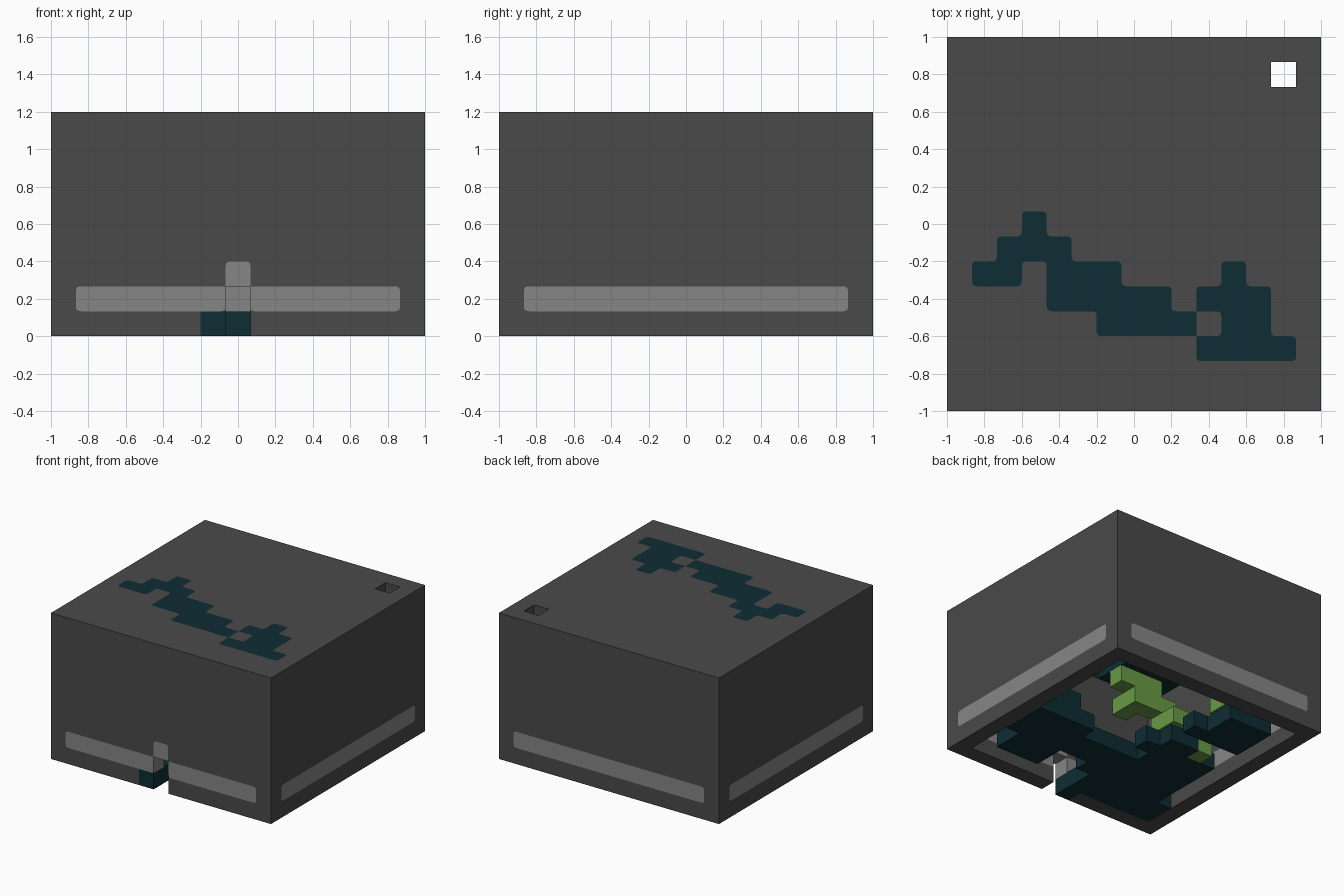
import bpy, bmesh, math
from mathutils import Vector

if "Cube" in bpy.data.objects:
    bpy.data.objects.remove(bpy.data.objects["Cube"])

N, H = 15, 9            # blocks along each side and in height
U = 2 / N               # block size
LIFT = 0.015            # plate offset, in blocks
ROUND = 0.2             # plate corner radius, in blocks


def material(name, rgb):
    m = bpy.data.materials.new(name)
    m.use_nodes = True
    m.diffuse_color = (*rgb, 1)
    bsdf = next(n for n in m.node_tree.nodes if n.type == "BSDF_PRINCIPLED")
    bsdf.inputs["Base Color"].default_value = (*rgb, 1)
    return m


DARK, GREY, TEAL, GREEN = range(4)
mats = [
    material("dark grey", (0.068, 0.068, 0.068)),
    material("light grey", (0.238, 0.238, 0.238)),
    material("deep teal", (0.004, 0.026, 0.034)),
    material("leaf green", (0.14, 0.32, 0.06)),
]


def world(p):
    return Vector((p[0] - N / 2, p[1] - N / 2, p[2])) * U


def finish(bm, name):
    mesh = bpy.data.meshes.new(name)
    bm.to_mesh(mesh)
    bm.free()
    for m in mats:
        mesh.materials.append(m)
    bpy.context.collection.objects.link(bpy.data.objects.new(name, mesh))


def box_cells(boxes):
    return {(x, y, z) for xa, xb, ya, yb, za, zb in boxes
            for x in range(xa, xb + 1) for y in range(ya, yb + 1)
            for z in range(za, zb + 1)}


def inside(p):
    return 0 <= p[0] < N and 0 <= p[1] < N and 0 <= p[2] < H


def blocks(name, cells, solid, colour):
    """Exposed faces of a set of blocks, coloured by a rule."""
    bm = bmesh.new()
    for c in sorted(cells):
        for axis in range(3):
            for side in (0, 1):
                n = list(c)
                n[axis] += 2 * side - 1
                if tuple(n) in solid:
                    continue
                a, b = (axis + 1) % 3, (axis + 2) % 3
                ring = []
                for s, t in ((0, 0), (1, 0), (1, 1), (0, 1)):
                    p = list(c)
                    p[axis] += side
                    p[a] += s
                    p[b] += t
                    ring.append(bm.verts.new(world(p)))
                f = bm.faces.new(ring if side else ring[::-1])
                f.material_index = colour(c, n)
    bmesh.ops.remove_doubles(bm, verts=bm.verts[:], dist=U / 100)
    finish(bm, name)


def plate(name, cells, mat, place):
    """Thin painted plate with rounded corners, from a set of 2D cells."""
    flat = bmesh.new()
    for u, v in sorted(cells):
        flat.faces.new([flat.verts.new((u + s, v + t, 0))
                        for s, t in ((0, 0), (1, 0), (1, 1), (0, 1))])
    bmesh.ops.remove_doubles(flat, verts=flat.verts[:], dist=0.01)
    bmesh.ops.dissolve_limit(flat, angle_limit=math.radians(1),
                             verts=flat.verts[:], edges=flat.edges[:])
    bm = bmesh.new()
    for f in flat.faces:
        pts = []
        for loop in f.loops:
            v = loop.vert
            if len(v.link_edges) != 2:
                pts.append(v.co.copy())
                continue
            before = loop.link_loop_prev.vert.co - v.co
            after = loop.link_loop_next.vert.co - v.co
            p = v.co + before.normalized() * ROUND
            q = v.co + after.normalized() * ROUND
            for i in range(5):
                t = i / 4
                pts.append(p * (1 - t) ** 2 + v.co * 2 * t * (1 - t) + q * t * t)
        new = bm.faces.new([bm.verts.new(world(place(p.x, p.y))) for p in pts])
        new.material_index = mat
        new.normal_update()
        if new.normal.dot(new.calc_center_median() - Vector((0, 0, H * U / 2))) < 0:
            new.normal_flip()
    flat.free()
    finish(bm, name)


# Roof patch, as runs of blocks (row, first, last)
runs = [(2, 10, 13), (3, 6, 9), (3, 11, 12), (4, 4, 8), (4, 10, 12),
        (5, 1, 2), (5, 4, 6), (5, 11, 11), (6, 2, 4), (7, 3, 3)]
roof_patch = {(x, y) for y, a, b in runs for x in range(a, b + 1)}

# Shell: walls and roof, with a doorway, a roof hole and an open underside
door = {(7, 0, 0), (7, 0, 1)}
threshold = (6, 0, 0)
shell = {(x, y, z) for x in range(N) for y in range(N) for z in range(H)
         if x in (0, N - 1) or y in (0, N - 1) or z == H - 1}
shell -= door | {(13, 13, H - 1), threshold}

# Teal blocks: broken floor, hanging mass under the roof, block by the door
teal = box_cells([
    (10, 12, 2, 6, 0, 0), (12, 13, 4, 6, 0, 0), (8, 9, 4, 5, 0, 0),
    (11, 12, 5, 6, 1, 1), (1, 6, 1, 2, 0, 0), (2, 7, 3, 5, 0, 0),
    (2, 5, 6, 7, 0, 0), (6, 6, 7, 7, 0, 0), (4, 5, 8, 8, 0, 0),
    (2, 4, 10, 12, 0, 0), (5, 5, 10, 10, 0, 0), (2, 3, 12, 12, 1, 1),
    (4, 7, 5, 8, 5, 6), (3, 5, 5, 6, 7, 7)])
teal.add(threshold)

# Green blocks stepping down through the inside
green = box_cells([
    (5, 7, 6, 6, 4, 4), (4, 5, 6, 6, 3, 3), (6, 6, 5, 6, 3, 3),
    (4, 4, 6, 7, 2, 2), (3, 3, 7, 7, 1, 2), (3, 3, 8, 8, 0, 1),
    (3, 3, 10, 11, 2, 2), (3, 3, 9, 9, 1, 1)])
green -= teal
solid = shell | teal | green


def shell_colour(c, n):
    if not inside(n):
        return DARK
    x, y, z = c
    if z == H - 1:
        return TEAL if (x, y) in roof_patch else DARK
    return GREY if z == 1 or c == (7, 0, 2) else DARK


blocks("shell", shell, solid, shell_colour)
blocks("teal_blocks", teal, solid, lambda c, n: TEAL)
blocks("green_blocks", green, solid, lambda c, n: GREEN)

# Painted plates on the outside
band = {(u, 1) for u in range(1, N - 1)}
plate("roof_patch", roof_patch, TEAL, lambda u, v: (u, v, H + LIFT))
plate("front_stripe", band - {(7, 1)} | {(7, 2)}, GREY, lambda u, v: (u, -LIFT, v))
plate("back_stripe", band, GREY, lambda u, v: (u, N + LIFT, v))
plate("left_stripe", band, GREY, lambda u, v: (N + LIFT, u, v))
plate("right_stripe", band, GREY, lambda u, v: (-LIFT, u, v))
